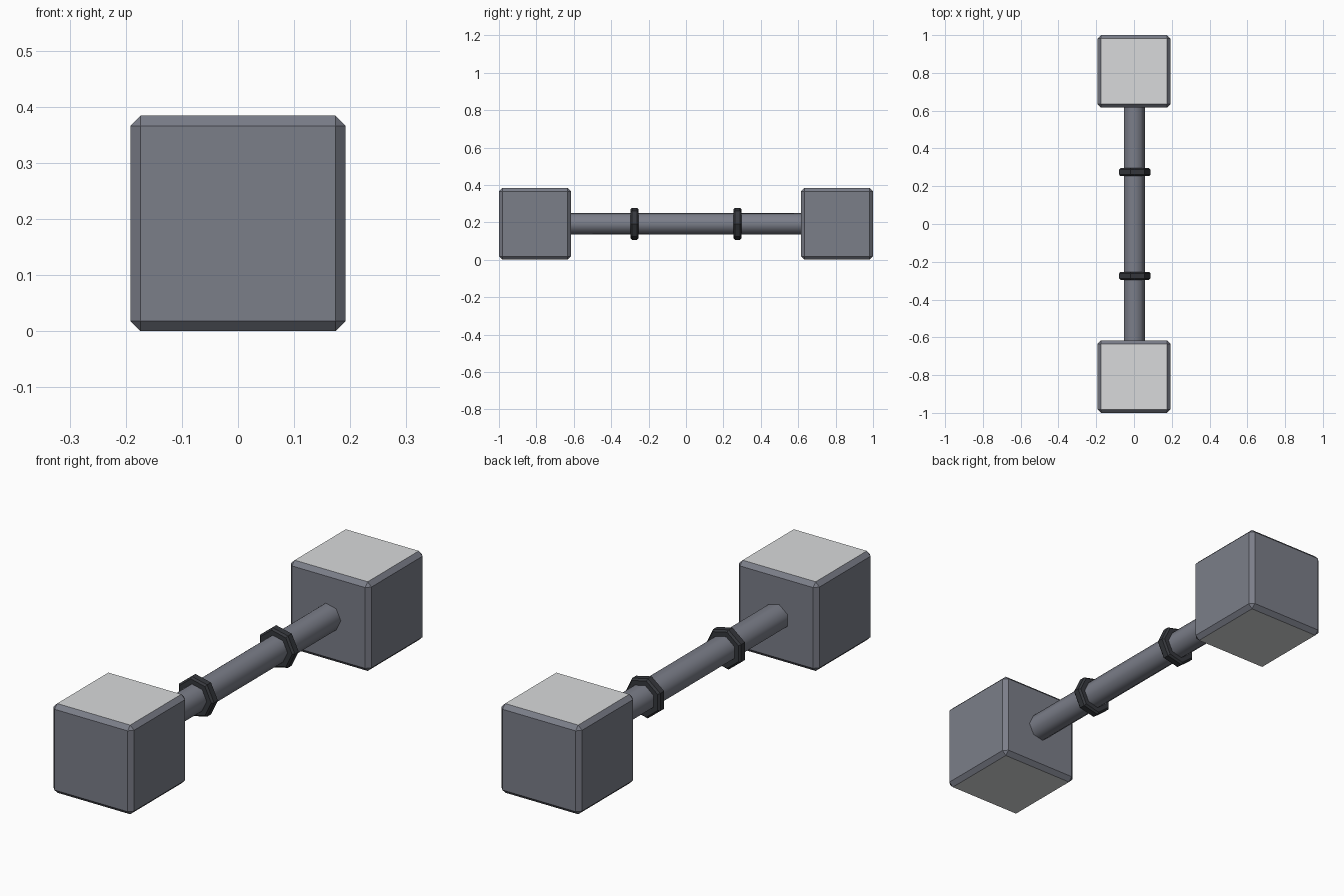
import bpy, bmesh, math
from mathutils import Vector

if "Cube" in bpy.data.objects:
    bpy.data.objects.remove(bpy.data.objects["Cube"])

S = 0.384          # block edge length
CZ = S / 2         # height of the bar axis
SIDES = 7


def srgb(h):
    c = [int(h[i:i + 2], 16) / 255 for i in (0, 2, 4)]
    return [v / 12.92 if v <= 0.04045 else ((v + 0.055) / 1.055) ** 2.4 for v in c] + [1]


def material(name, h):
    m = bpy.data.materials.new(name)
    m.diffuse_color = srgb(h)
    m.use_nodes = True
    m.node_tree.nodes["Principled BSDF"].inputs["Base Color"].default_value = m.diffuse_color
    return m


steel = material("slate_grey", "7b7e89")
pale = material("pale_grey", "d8dadb")
black = material("charcoal", "36383d")


def finish(name, bm, mats):
    bmesh.ops.recalc_face_normals(bm, faces=bm.faces)
    me = bpy.data.meshes.new(name)
    bm.to_mesh(me)
    bm.free()
    for m in mats:
        me.materials.append(m)
    ob = bpy.data.objects.new(name, me)
    bpy.context.collection.objects.link(ob)
    return ob


def lathe(name, profile, mat, closed, smooth):
    """Sweep (radius, y) points round the bar axis, one corner facing +x."""
    bm = bmesh.new()
    rings = []
    for k in range(SIDES):
        a = 2 * math.pi * k / SIDES
        rings.append([bm.verts.new((r * math.cos(a), y, CZ + r * math.sin(a))) for r, y in profile])
    n = len(profile)
    for k in range(SIDES):
        p, q = rings[k], rings[(k + 1) % SIDES]
        for i in range(n if closed else n - 1):
            j = (i + 1) % n
            f = bm.faces.new((p[i], p[j], q[j], q[i]))
            f.smooth = smooth
    return finish(name, bm, [mat])


# Bar running between the two blocks
lathe("handle_bar", [(0.0585, -0.64), (0.0585, 0.64)], steel, False, True)

for label, s in (("front", -1), ("back", 1)):
    # Chamfered end block with pale top and bottom
    bm = bmesh.new()
    bmesh.ops.create_cube(bm, size=S)
    bmesh.ops.bevel(bm, geom=bm.edges[:], offset=0.018, segments=1, affect='EDGES')
    bmesh.ops.translate(bm, verts=bm.verts, vec=Vector((0, s * (1 - S / 2), CZ)))
    bm.normal_update()
    for f in bm.faces:
        f.material_index = 1 if abs(f.normal.z) > 0.9 else 0
    finish(label + "_block", bm, [steel, pale])

    # Chamfered grip collar
    y, w, c = s * 0.275, 0.021, 0.008
    lathe(label + "_collar",
          [(0.05, y - w), (0.0877 - c, y - w), (0.0877, y - w + c),
           (0.0877, y + w - c), (0.0877 - c, y + w), (0.05, y + w)],
          black, True, False)
